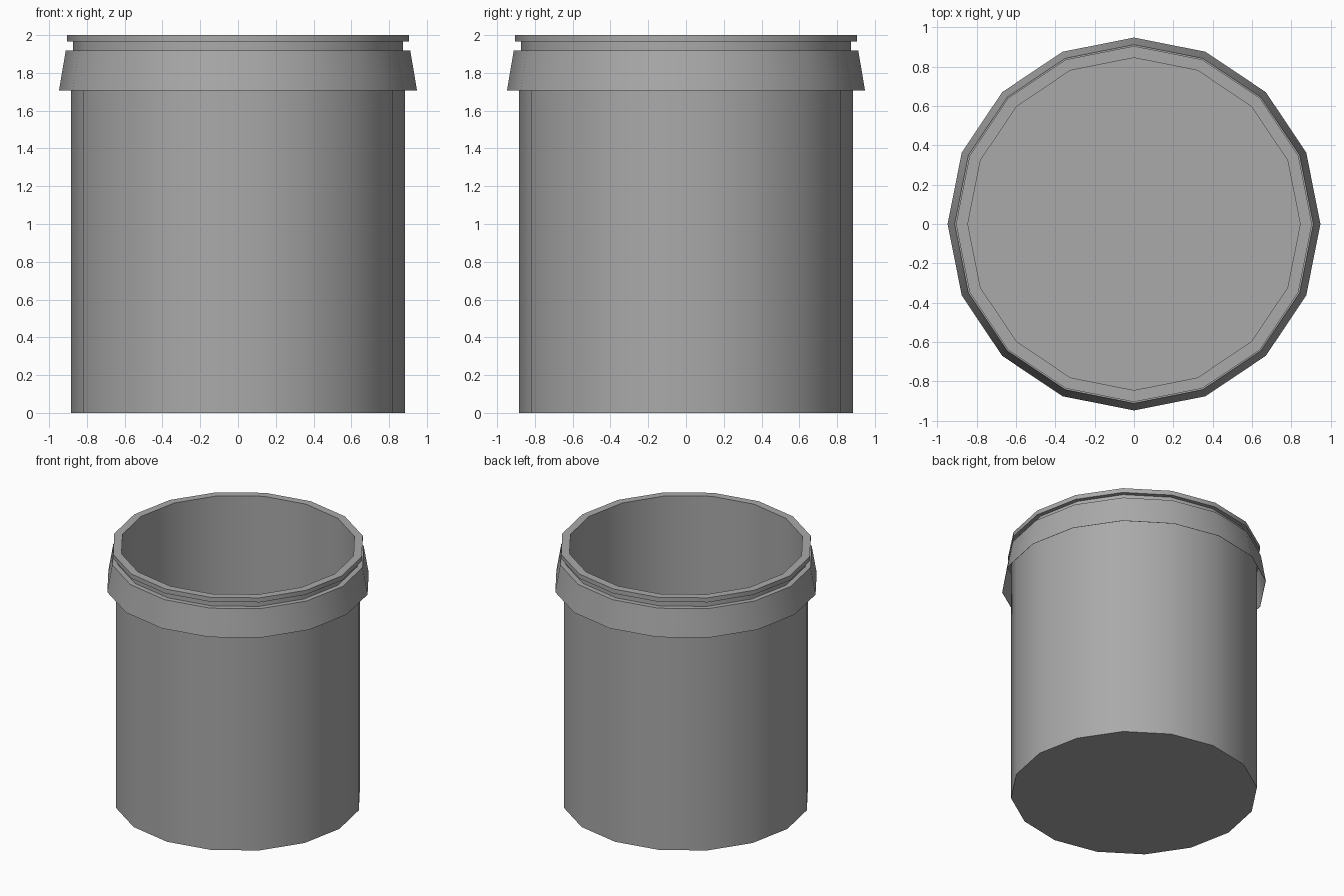
import bpy
import bmesh
from math import radians, tau
from mathutils import Vector

SIDES = 16

cube = bpy.data.objects.get("Cube")
if cube:
    bpy.data.objects.remove(cube, do_unlink=True)

grey = bpy.data.materials.new("grey plastic")
grey.use_nodes = True
colour = (0.4, 0.4, 0.4, 1)
grey.diffuse_color = colour
grey.node_tree.nodes["Principled BSDF"].inputs["Base Color"].default_value = colour


def lathe(name, profile, caps=()):
    """Turn (radius, height) points around z; caps lists rings to fill."""
    bm = bmesh.new()
    verts = [bm.verts.new((r, 0, z)) for r, z in profile]
    edges = [bm.edges.new(pair) for pair in zip(verts, verts[1:])]
    bmesh.ops.spin(bm, geom=verts + edges, cent=(0, 0, 0), axis=(0, 0, 1),
                   angle=tau, steps=SIDES, use_duplicate=False)
    bmesh.ops.remove_doubles(bm, verts=bm.verts, dist=0.0005)
    for z in caps:
        ring = [e for e in bm.edges if e.is_boundary
                and all(abs(v.co.z - z) < 0.001 for v in e.verts)]
        bmesh.ops.contextual_create(bm, geom=ring)
    bmesh.ops.recalc_face_normals(bm, faces=bm.faces)
    # Make sure the outermost face points outwards
    outer = max(bm.faces, key=lambda f: f.calc_center_median().xy.length)
    centre = outer.calc_center_median()
    if outer.normal.dot(Vector((centre.x, centre.y, 0))) < 0:
        bmesh.ops.reverse_faces(bm, faces=bm.faces)
    mesh = bpy.data.meshes.new(name)
    bm.to_mesh(mesh)
    bm.free()
    mesh.materials.append(grey)
    obj = bpy.data.objects.new(name, mesh)
    bpy.context.collection.objects.link(obj)
    bpy.ops.object.select_all(action="DESELECT")
    obj.select_set(True)
    bpy.context.view_layer.objects.active = obj
    bpy.ops.object.shade_smooth_by_angle(angle=radians(30))
    return obj


# Open container: inner floor, inner wall, top lip, groove, outer wall, base
lathe("bucket_body", [
    (0.845, 0.04), (0.845, 2), (0.905, 2), (0.905, 1.965),
    (0.873, 1.965), (0.873, 1.915), (0.884, 1.915), (0.884, 0),
], caps=(0, 0.04))

# Thin flared skirt, hollow underneath
lathe("flared_skirt", [
    (0.873, 1.918), (0.912, 1.918), (0.948, 1.706),
    (0.946, 1.706), (0.910, 1.910), (0.884, 1.910),
])
